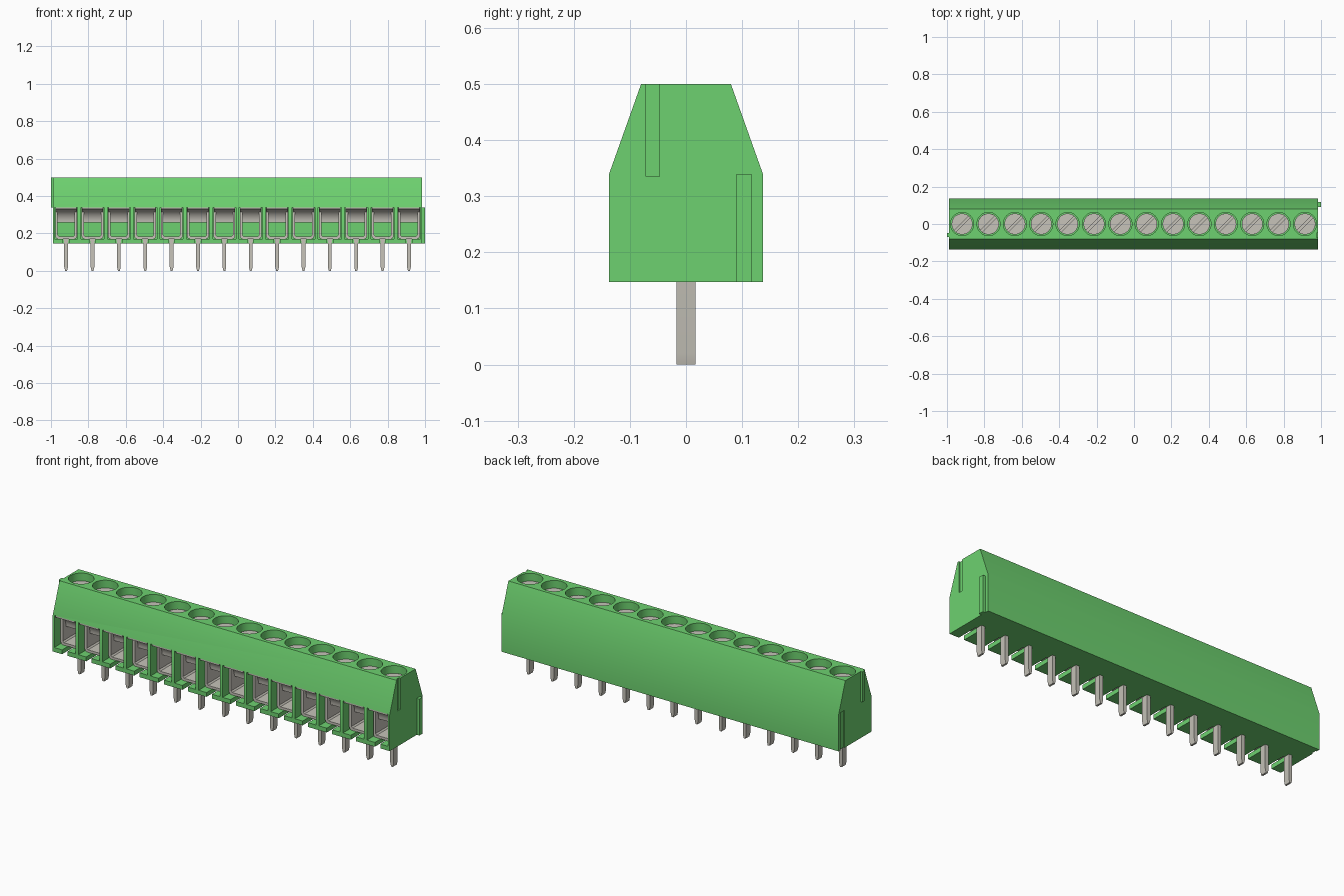
import bpy, bmesh, math
from mathutils import Vector

if "Cube" in bpy.data.objects:
    bpy.data.objects.remove(bpy.data.objects["Cube"])

N, PITCH, MID = 14, 0.141, -0.0025
CENTRES = [MID + (i - (N - 1) / 2) * PITCH for i in range(N)]
X0, X1 = -0.99, 0.985


def material(name, rgb, rough):
    m = bpy.data.materials.new(name)
    m.use_nodes = True
    m.diffuse_color = (*rgb, 1)
    bsdf = m.node_tree.nodes["Principled BSDF"]
    bsdf.inputs["Base Color"].default_value = (*rgb, 1)
    bsdf.inputs["Roughness"].default_value = rough
    return m


GREEN = material("green plastic", (0.155, 0.64, 0.16), 0.5)
METAL = material("grey metal", (0.57, 0.55, 0.49), 0.4)


def prism(bm, pts, axis, lo, hi):
    """Extrude a 2D outline along one axis; outline uses the other two axes in order."""
    def at(p, d):
        c = list(p)
        c.insert(axis, d)
        return Vector(c)
    a = [bm.verts.new(at(p, lo)) for p in pts]
    b = [bm.verts.new(at(p, hi)) for p in pts]
    bm.faces.new(a)
    bm.faces.new(b)
    n = len(pts)
    for i in range(n):
        j = (i + 1) % n
        bm.faces.new((a[i], a[j], b[j], b[i]))


def box(bm, x, y, z):
    prism(bm, [(x[0], y[0]), (x[1], y[0]), (x[1], y[1]), (x[0], y[1])], 2, *z)


def arc(r, a0, a1, n, cx=0, cy=0):
    return [(cx + r * math.cos(a0 + (a1 - a0) * i / n),
             cy + r * math.sin(a0 + (a1 - a0) * i / n)) for i in range(n + 1)]


def make(name, bm, mat):
    bmesh.ops.recalc_face_normals(bm, faces=bm.faces)
    me = bpy.data.meshes.new(name)
    bm.to_mesh(me)
    bm.free()
    me.materials.append(mat)
    ob = bpy.data.objects.new(name, me)
    bpy.context.collection.objects.link(ob)
    return ob


def smooth(ob):
    bpy.ops.object.select_all(action='DESELECT')
    ob.select_set(True)
    bpy.context.view_layer.objects.active = ob
    bpy.ops.object.shade_smooth_by_angle(angle=math.radians(35))


def cut(ob, bm):
    """Subtract a bmesh from an object and bake the result."""
    cutter = make("cutter", bm, GREEN)
    mod = ob.modifiers.new("cut", 'BOOLEAN')
    mod.operation, mod.solver, mod.object = 'DIFFERENCE', 'EXACT', cutter
    bpy.context.view_layer.objects.active = ob
    bpy.ops.object.modifier_apply(modifier=mod.name)
    bpy.data.objects.remove(cutter)


# Housing: tapered block
bm = bmesh.new()
prism(bm, [(-0.137, 0.147), (0.137, 0.147), (0.137, 0.34), (0.08, 0.5),
           (-0.08, 0.5), (-0.137, 0.34)], 0, X0, X1)
housing = make("housing", bm, GREEN)

# Wire openings, screw wells and end grooves
bm = bmesh.new()
for c in CENTRES:
    box(bm, (c - 0.062, c + 0.062), (-0.2, 0.06), (0.17, 0.34))
    prism(bm, arc(0.062, 0, math.tau * 31 / 32, 31, c), 2, 0.43, 0.6)
box(bm, (X1 - 0.008, X1 + 0.05), (-0.071, -0.047), (0.335, 0.6))
box(bm, (X0 - 0.05, X0 + 0.006), (0.088, 0.119), (0.1, 0.345))
cut(housing, bm)

# Slots in the floor ahead of each pin
bm = bmesh.new()
for c in CENTRES:
    box(bm, (c - 0.016, c + 0.016), (-0.2, -0.015), (0.1, 0.18))
cut(housing, bm)
smooth(housing)

# Interlocking ribs on the ends
bm = bmesh.new()
box(bm, (X1 - 0.004, 1.0), (0.09, 0.117), (0.147, 0.34))
make("left_end_rib", bm, GREEN)
bm = bmesh.new()
box(bm, (-1.0, X0 + 0.004), (-0.07, -0.048), (0.34, 0.5))
make("right_end_rib", bm, GREEN)

# Slotted screw: a base disc and two half heads
bm = bmesh.new()
prism(bm, arc(0.056, 0, math.tau * 31 / 32, 31), 2, 0.425, 0.452)
gap = math.asin(0.006 / 0.056)
for turn in (math.pi / 4, math.pi * 5 / 4):
    prism(bm, arc(0.056, turn + gap, turn + math.pi - gap, 16), 2, 0.452, 0.462)
screw = make("screw", bm, METAL)

# Clamp frame: U shape with chamfered lower corners
half = [(0.058, 0.338), (0.058, 0.184), (0.054, 0.175), (0.045, 0.171)]
inner = [(0.038, 0.184), (0.045, 0.191), (0.045, 0.338)]
right = half + [(-x, z) for x, z in reversed(half)]
left = [(-x, z) for x, z in reversed(inner)] + inner
bm = bmesh.new()
prism(bm, right + left, 1, -0.09, 0.055)
frame = make("clamp_frame", bm, METAL)

# Wire guard: curved plate hanging from the top of the opening
bm = bmesh.new()
outer = arc(0.08, math.pi / 2, 0, 10, -0.135, 0.26)
under = arc(0.072, 0, math.pi / 2, 10, -0.135, 0.26)
prism(bm, [(y, z - 0.001) for y, z in outer + under], 0, -0.056, 0.056)
guard = make("wire_guard", bm, METAL)

# Solder pin with a tapered tip
bm = bmesh.new()
prism(bm, [(-0.005, 0), (0.005, 0), (0.01, 0.02), (0.01, 0.15), (0.015, 0.175),
           (-0.015, 0.175), (-0.01, 0.15), (-0.01, 0.02)], 1, -0.017, 0.017)
pin = make("pin", bm, METAL)

# Repeat the metal parts for every pole
for part in (screw, frame, guard, pin):
    smooth(part)
    part.location.x = CENTRES[0]
    for c in CENTRES[1:]:
        copy = part.copy()
        copy.location.x = c
        bpy.context.collection.objects.link(copy)
